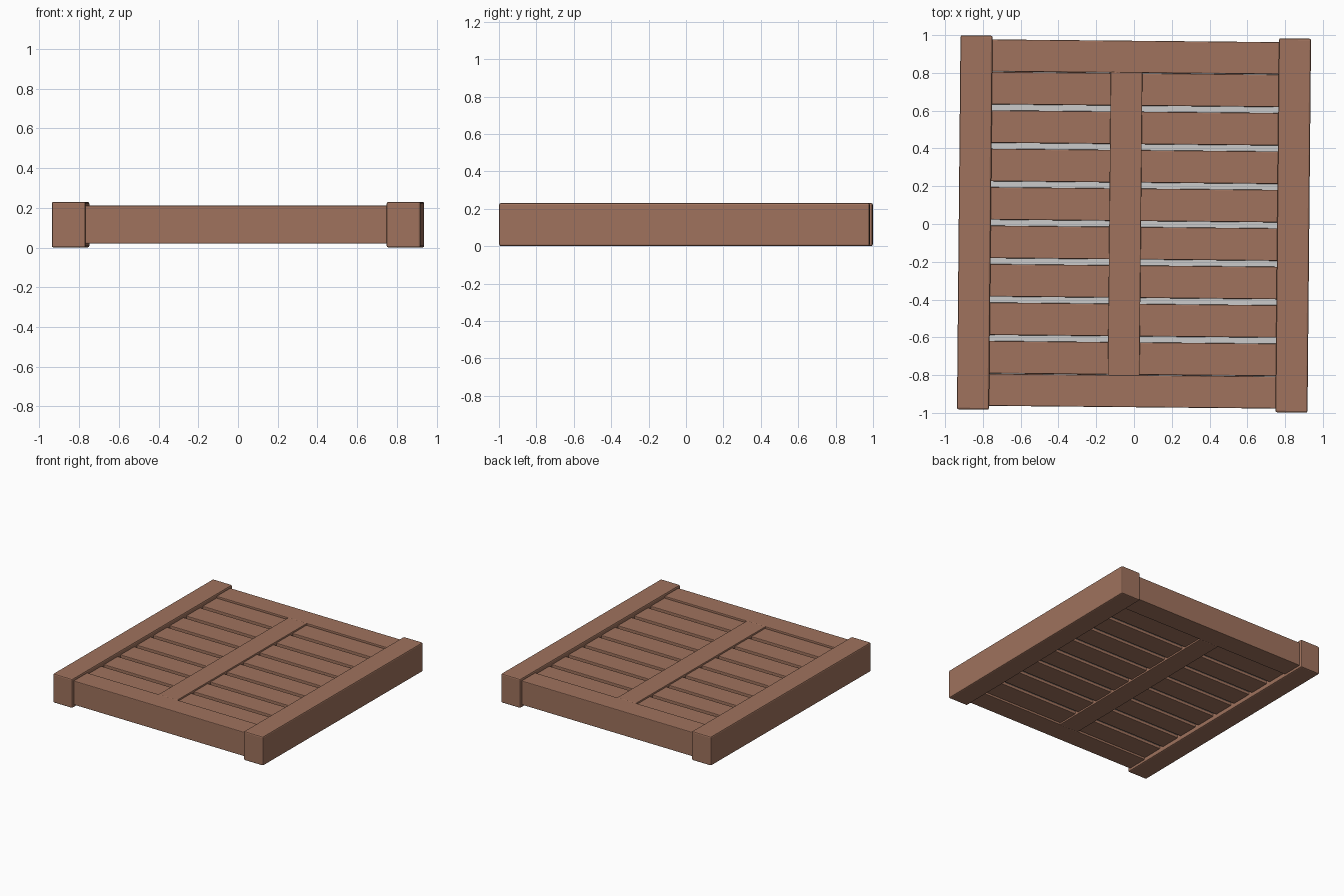
import bpy, bmesh
from mathutils import Matrix

if "Cube" in bpy.data.objects:
    bpy.data.objects.remove(bpy.data.objects["Cube"])

ROT = Matrix.Rotation(-0.0095, 4, 'Z')   # the whole shutter sits very slightly turned

wood = bpy.data.materials.new("brown_wood")
wood.diffuse_color = (0.35, 0.17, 0.11, 1)
wood.use_nodes = True
wood.node_tree.nodes["Principled BSDF"].inputs["Base Color"].default_value = wood.diffuse_color


def box(name, x, y, z, bevel=0.0, mat=wood):
    """Box from (min, max) ranges with an optional chamfer."""
    bm = bmesh.new()
    bmesh.ops.create_cube(bm, size=1)
    for v in bm.verts:
        v.co = [(r[0] + r[1]) / 2 + c * (r[1] - r[0]) for c, r in zip(v.co, (x, y, z))]
    if bevel:
        bmesh.ops.bevel(bm, geom=bm.edges[:], offset=bevel, segments=2,
                        profile=0.5, affect='EDGES')
    me = bpy.data.meshes.new(name)
    bm.to_mesh(me)
    bm.free()
    if mat:
        me.materials.append(mat)
    ob = bpy.data.objects.new(name, me)
    bpy.context.collection.objects.link(ob)
    ob.matrix_world = ROT
    return ob


# Side stiles, thicker than the rest of the frame
box("left_stile", (-0.928, -0.758), (-0.99, 0.99), (0, 0.23), 0.009)
box("right_stile", (0.758, 0.928), (-0.99, 0.99), (0, 0.23), 0.009)

# Top and bottom rails, running into the stiles
FRAME_Z = (0.02, 0.211)
box("top_rail", (-0.80, 0.80), (0.80, 0.97), FRAME_Z, 0.005)
box("bottom_rail", (-0.80, 0.80), (-0.97, -0.80), FRAME_Z, 0.005)

# Off-centre upright between the two slat bays
box("middle_upright", (-0.131, 0.037), (-0.805, 0.805), FRAME_Z, 0.005)

# Two bays of eight slats
PITCH, HALF = 0.2035, 0.086
for side, xr in (("left", (-0.78, -0.11)), ("right", (0.015, 0.78))):
    for i in range(8):
        c = (i - 3.5) * PITCH
        box(f"{side}_slat_{i + 1}", xr, (c - HALF, c + HALF), (0.033, 0.198), 0.005)

# Plain grey core seen through the gaps
box("core_panel", (-0.926, 0.90), (-0.87, 0.87), (0.055, 0.17), mat=None)
